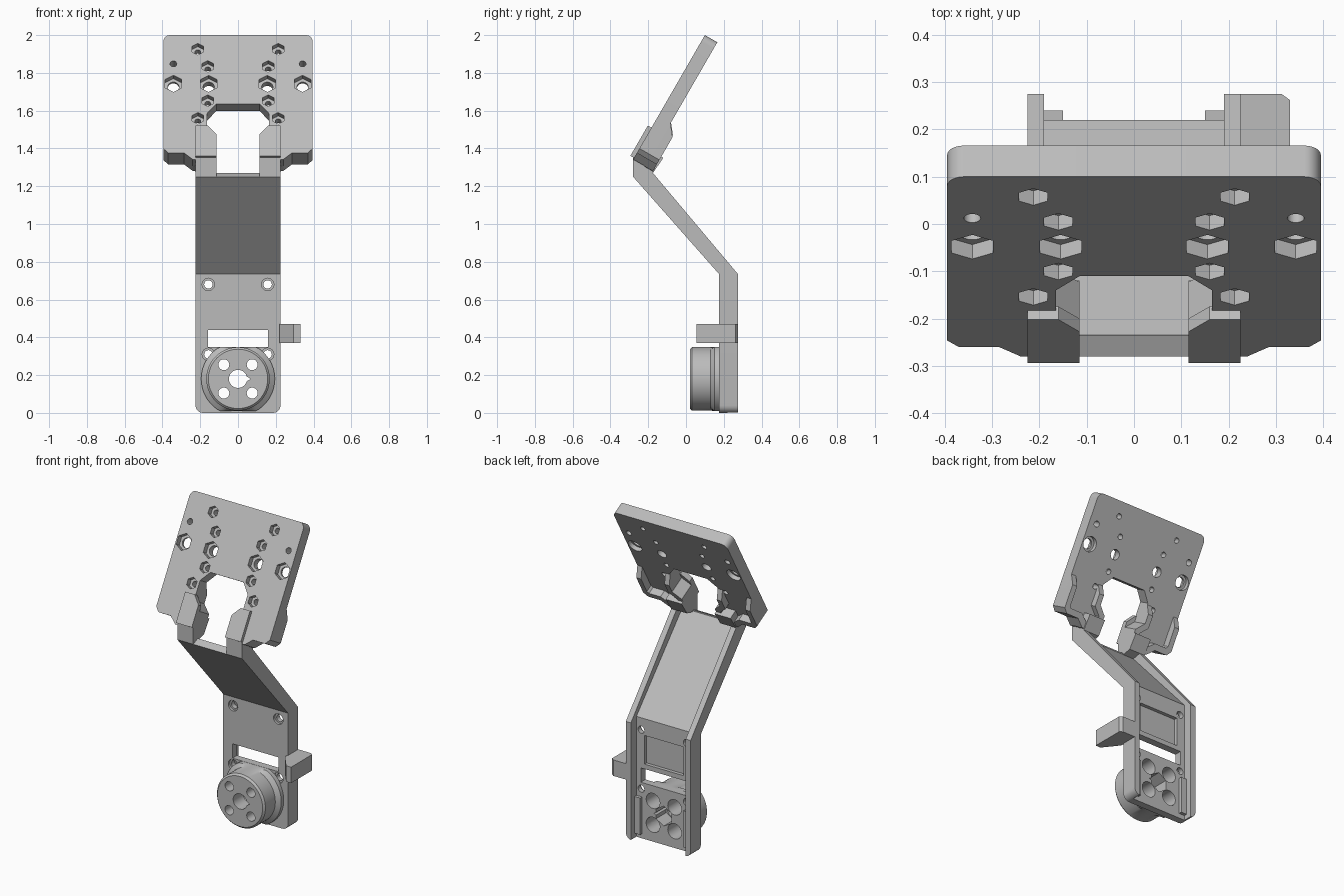
import bpy, bmesh, math
from mathutils import Vector, Matrix

if "Cube" in bpy.data.objects:
    bpy.data.objects.remove(bpy.data.objects["Cube"])

grey = bpy.data.materials.new("plain grey")
grey.use_nodes = True
grey.diffuse_color = (0.5, 0.5, 0.5, 1)
grey.node_tree.nodes["Principled BSDF"].inputs["Base Color"].default_value = (0.5, 0.5, 0.5, 1)


def finish(name, bm):
    bmesh.ops.recalc_face_normals(bm, faces=bm.faces)
    mesh = bpy.data.meshes.new(name)
    bm.to_mesh(mesh)
    bm.free()
    mesh.materials.append(grey)
    ob = bpy.data.objects.new(name, mesh)
    bpy.context.collection.objects.link(ob)
    return ob


def prism(name, pts, a, b, place):
    """Sweep a 2D outline between levels a and b through a placing function."""
    bm = bmesh.new()
    lo = [bm.verts.new(place(p, a)) for p in pts]
    hi = [bm.verts.new(place(p, b)) for p in pts]
    n = len(pts)
    bm.faces.new(lo)
    bm.faces.new(hi[::-1])
    for i in range(n):
        j = (i + 1) % n
        bm.faces.new((lo[i], hi[i], hi[j], lo[j]))
    return finish(name, bm)


def side(p, x):      # outline in y, z swept along x
    return Vector((x, p[0], p[1]))


def front(p, y):     # outline in x, z swept along y
    return Vector((p[0], y, p[1]))


def flat(p, z):      # outline in x, y swept along z
    return Vector((p[0], p[1], z))


COS, SIN = math.cos(math.pi / 6), 0.5


def tilt(p, d):      # outline on the leaning plate, swept into its depth
    x, z = p
    return Vector((x, 0.10 - (2 - z) * SIN / COS + d * COS, z - d * SIN))


def ring(cx, cz, r, n, squash=1.0):
    return [(cx + r * math.sin(2 * math.pi * i / n),
             cz + squash * r * math.cos(2 * math.pi * i / n)) for i in range(n)]


def box(x0, x1, z0, z1):
    return [(x0, z0), (x1, z0), (x1, z1), (x0, z1)]


def flip(pts):
    return [(-x, z) for x, z in pts]


def cut(ob, cutters):
    bpy.context.view_layer.objects.active = ob
    for c in cutters:
        c.hide_render = True
        m = ob.modifiers.new("cut", 'BOOLEAN')
        m.operation, m.solver, m.object = 'DIFFERENCE', 'EXACT', c
        bpy.ops.object.modifier_apply(modifier=m.name)
    for c in cutters:
        bpy.data.objects.remove(c)


def smooth(ob):
    bpy.ops.object.select_all(action='DESELECT')
    ob.select_set(True)
    bpy.context.view_layer.objects.active = ob
    bpy.ops.object.shade_smooth_by_angle(angle=math.radians(30))


# Bent arm: solid bar, rounded foot, hollowed from behind into a channel
arm = prism("bent_arm", [(.175, 0), (.175, .735), (-.28, 1.25), (-.19, 1.29),
                         (-.175, 1.27), (.275, .735), (.275, 0)], -.225, .225, side)
bm = bmesh.new()
bm.from_mesh(arm.data)
foot = [e for e in bm.edges if all(v.co.z < .01 for v in e.verts)
        and abs(e.verts[0].co.x - e.verts[1].co.x) < .01]
bmesh.ops.bevel(bm, geom=foot, offset=.04, segments=5, profile=.5, affect='EDGES')
bm.to_mesh(arm.data)
bm.free()
channel = prism("channel", [(.22, -.1), (.22, .755), (-.235, 1.262), (-.235, 1.5),
                            (.6, 1.5), (.6, -.1)], -.19, .19, side)
cut(arm, [channel])

# Turned hub with a flared base, trimmed flat above and below
bm = bmesh.new()
rows = []
for r, y in ((.157, .02), (.168, .032), (.168, .13), (.195, .15), (.195, .18)):
    rows.append([bm.verts.new((x, y, min(max(z, .01), .349)))
                 for x, z in ring(0, .18, r, 64)])
for a, b in zip(rows, rows[1:]):
    for i in range(64):
        j = (i + 1) % 64
        bm.faces.new((a[i], a[j], b[j], b[i]))
bm.faces.new(rows[0])
bm.faces.new(rows[-1])
hub = finish("hub", bm)


# Openings shared by the hub and the arm
def hub_cuts():
    teardrop = [(.068, .18) if i == 6 else p for i, p in enumerate(ring(0, .18, .048, 24))]
    out = [prism("bore", teardrop, -.1, .5, front),
           prism("nut_seat", ring(0, .18, .062, 6), .12, .5, front)]
    for sx in (-1, 1):
        for sz in (-1, 1):
            c = (sx * .075, .18 + sz * .075)
            out.append(prism("hole", ring(*c, .029, 20), -.1, .5, front))
            out.append(prism("counterbore", ring(*c, .048, 20), .09, .5, front))
    return out


cut(hub, hub_cuts())
arm_cuts = hub_cuts()
arm_cuts.append(prism("slot", box(-.16, .16, .35, .44), -.1, .5, front))
arm_cuts.append(prism("pocket", box(-.135, .135, .47, .65), .198, .5, front))
for sx in (-1, 1):
    for z in (.31, .68):
        arm_cuts.append(prism("screw_hole", ring(sx * .157, z, .022, 20), -.1, .5, front))
        arm_cuts.append(prism("screw_sink", ring(sx * .157, z, .033, 20), .1, .19, front))
cut(arm, arm_cuts)

# Low ribs inside the channel
for sx, label in ((-1, "right"), (1, "left")):
    prism(label + "_inner_rib", box(sx * .15, sx * .192, .03, .26), .215, .24, front)

# Side catch on the arm
prism("side_catch", [(.22, .15), (.22, .275), (.312, .275), (.33, .262),
                     (.33, .055), (.295, .055)], .37, .47, flat)

# Leaning mount plate with an open notch
half = [(.115, 1.636), (.165, 1.584), (.165, 1.48), (.115, 1.437), (.115, 1.342),
        (.24, 1.342), (.285, 1.376), (.37, 1.376), (.395, 1.4)]
corner = [(.36 + .035 * math.cos(a * math.pi / 12), 1.966 + .034 * math.sin(a * math.pi / 12))
          for a in range(7)]
half += corner
plate = prism("mount_plate", half + flip(half)[::-1], 0, .076, tilt)
holes = []
for sx in (-1, 1):
    for x, z, hexagon, bore in ((.155, 1.743, .051, .03), (.342, 1.743, .051, .03),
                                (.213, 1.926, .035, .016), (.16, 1.835, .035, .016),
                                (.16, 1.653, .035, .016), (.213, 1.56, .035, .016),
                                (.342, 1.848, 0, .018)):
        holes.append(prism("bolt_hole", ring(sx * x, z, bore, 20, COS), -.1, .2, tilt))
        if hexagon:
            holes.append(prism("nut_pocket", ring(sx * x, z, hexagon, 6, COS), -.1, .035, tilt))
    holes.append(prism("rear_sink", ring(sx * .342, 1.743, .045, 20, COS), .05, .2, tilt))
cut(plate, holes)


# Stiffening lip: a wall behind the plate following a path, sloped at its end
def lip(name, outer, inner, base, top):
    bm = bmesh.new()
    last = len(outer) - 1
    loops = []
    for i, (o, n) in enumerate(zip(outer, inner)):
        d = base + .002 if i == last else top
        loops.append([bm.verts.new(tilt(p, k)) for p, k in ((o, base), (o, d), (n, d), (n, base))])
    for a, b in zip(loops, loops[1:]):
        for i in range(4):
            j = (i + 1) % 4
            bm.faces.new((a[i], a[j], b[j], b[i]))
    bm.faces.new(loops[0])
    bm.faces.new(loops[-1])
    return finish(name, bm)


edge_out = [(.19, 1.335), (.24, 1.342), (.285, 1.376), (.37, 1.376), (.395, 1.4), (.395, 1.52), (.395, 1.575)]
edge_in = [(.19, 1.37), (.225, 1.375), (.272, 1.408), (.352, 1.408), (.362, 1.42), (.362, 1.52), (.362, 1.575)]
notch_out = [(.115, 1.342), (.115, 1.437), (.165, 1.48), (.165, 1.53), (.165, 1.58)]
notch_in = [(.15, 1.342), (.15, 1.425), (.198, 1.465), (.198, 1.53), (.198, 1.58)]
tab = [(.115, 1.35), (.115, 1.465), (.16, 1.51), (.225, 1.51), (.225, 1.35)]
knee = [(-.28, 1.25), (-.28, 1.38), (-.255, 1.42), (-.2, 1.40), (-.12, 1.35), (-.175, 1.27)]
for sx, label in ((-1, "right"), (1, "left")):
    m = flip if sx < 0 else list
    lip(label + "_edge_lip", m(edge_out), m(edge_in), .07, .122)
    lip(label + "_notch_lip", m(notch_out), m(notch_in), .07, .118)
    prism(label + "_front_tab", m(tab), -.022, .01, tilt)
    prism(label + "_knee", knee, sx * .115, sx * .225, side)

for ob in (arm, hub, plate):
    smooth(ob)
